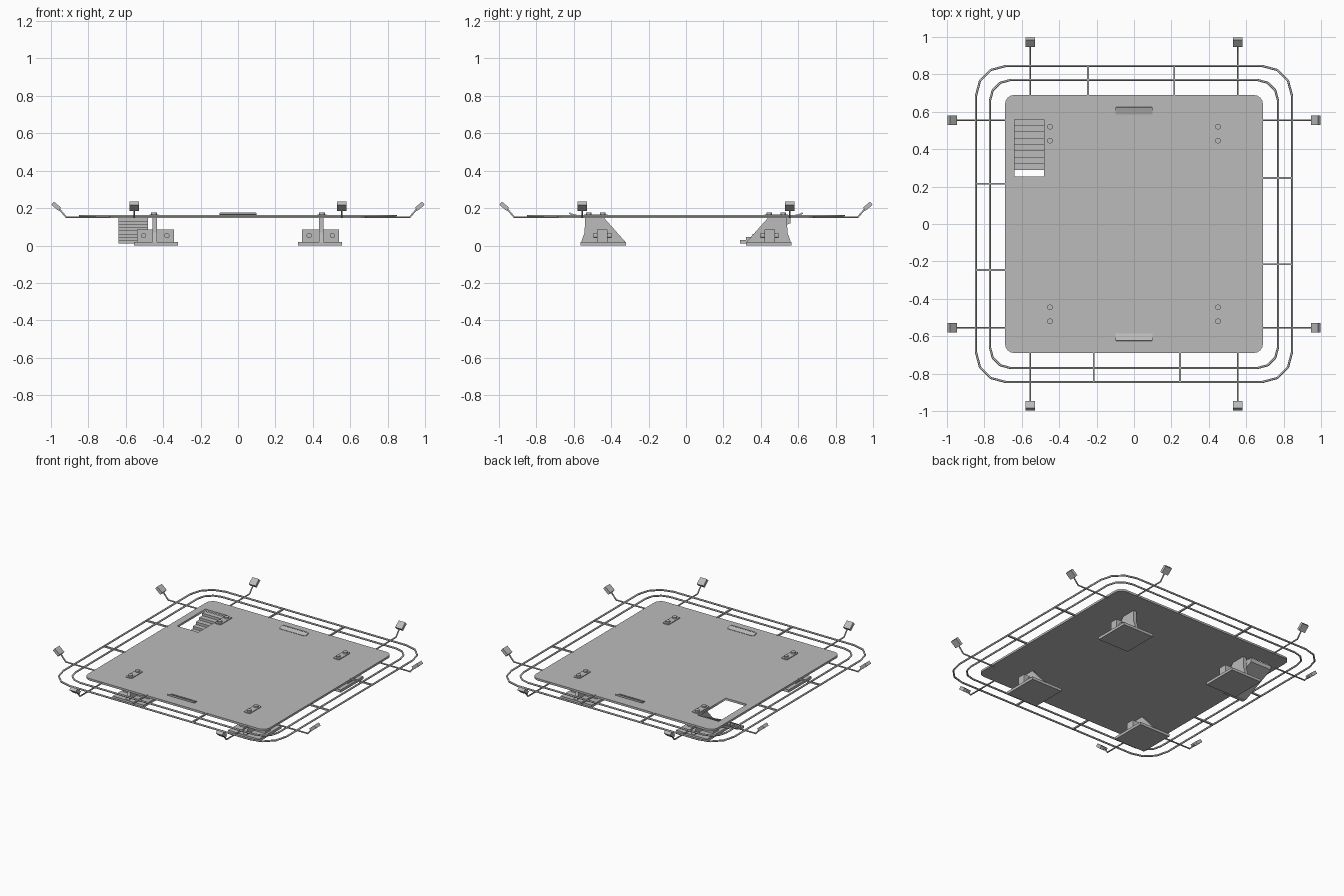
import bpy, bmesh, math
from mathutils import Matrix, Vector

if "Cube" in bpy.data.objects:
    bpy.data.objects.remove(bpy.data.objects["Cube"], do_unlink=True)

GREY = (0.5, 0.5, 0.5, 1)
metal = bpy.data.materials.new("grey_metal")
metal.use_nodes = True
metal.diffuse_color = GREY
metal.node_tree.nodes["Principled BSDF"].inputs["Base Color"].default_value = GREY


def finish(name, bm, matrix=Matrix()):
    bmesh.ops.recalc_face_normals(bm, faces=bm.faces)
    mesh = bpy.data.meshes.new(name)
    bm.to_mesh(mesh)
    bm.free()
    mesh.materials.append(metal)
    ob = bpy.data.objects.new(name, mesh)
    ob.matrix_world = matrix
    bpy.context.collection.objects.link(ob)
    return ob


def box(name, lo, hi, matrix=Matrix(), bevel=0):
    lo, hi = Vector(lo), Vector(hi)
    bm = bmesh.new()
    bmesh.ops.create_cube(bm, size=1, matrix=Matrix.Translation((lo + hi) / 2)
                          @ Matrix.Diagonal((*(hi - lo), 1)))
    if bevel:  # round the upright corners only
        edges = [e for e in bm.edges if abs(e.verts[0].co.z - e.verts[1].co.z) > 1e-5]
        bmesh.ops.bevel(bm, geom=edges, offset=bevel, segments=3, profile=0.5, affect='EDGES')
    return finish(name, bm, matrix)


def prism(name, outline, x0, x1, matrix=Matrix()):
    """Extrude a (y, z) outline along x."""
    bm = bmesh.new()
    face = bm.faces.new([bm.verts.new((x0, y, z)) for y, z in outline])
    new = bmesh.ops.extrude_face_region(bm, geom=[face])["geom"]
    bmesh.ops.translate(bm, vec=(x1 - x0, 0, 0),
                        verts=[v for v in new if isinstance(v, bmesh.types.BMVert)])
    return finish(name, bm, matrix)


def cylinder(name, radius, depth, matrix):
    bm = bmesh.new()
    bmesh.ops.create_cone(bm, cap_ends=True, segments=12, radius1=radius, radius2=radius,
                          depth=depth, matrix=matrix)
    return finish(name, bm)


def curve(name, loops, closed, **settings):
    """Poly curve turned into a mesh."""
    data = bpy.data.curves.new(name, 'CURVE')
    for key, value in settings.items():
        setattr(data, key, value)
    for pts in loops:
        sp = data.splines.new('POLY')
        sp.points.add(len(pts) - 1)
        for p, co in zip(sp.points, pts):
            p.co = (*co, 1)
        sp.use_cyclic_u = closed
    data.materials.append(metal)
    ob = bpy.data.objects.new(name, data)
    bpy.context.collection.objects.link(ob)
    bpy.ops.object.select_all(action='DESELECT')
    ob.select_set(True)
    bpy.context.view_layer.objects.active = ob
    bpy.ops.object.convert(target='MESH')
    return bpy.context.view_layer.objects.active


def rounded_square(half, radius, steps, z=0):
    pts = []
    for q, (sx, sy) in enumerate([(1, 1), (-1, 1), (-1, -1), (1, -1)]):
        for i in range(steps + 1):
            a = math.pi / 2 * (q + i / steps)
            pts.append((sx * (half - radius) + radius * math.cos(a),
                        sy * (half - radius) + radius * math.sin(a), z))
    return pts


# Deck with the stair opening
opening = [(-0.64, 0.255, 0), (-0.48, 0.255, 0), (-0.48, 0.56, 0), (-0.64, 0.56, 0)]
deck = curve("deck", [rounded_square(0.69, 0.05, 4), opening], True,
             dimensions='2D', fill_mode='BOTH', extrude=0.007)
deck.location.z = 0.155

# Two guard rails around the deck
for name, half, radius in [("outer_rail", 0.845, 0.16), ("inner_rail", 0.77, 0.11)]:
    curve(name, [rounded_square(half, radius, 3, 0.159)], True,
          dimensions='3D', bevel_depth=0.006, bevel_resolution=1)

# Rail struts and lamps repeat on every side
for k in range(4):
    turn = Matrix.Rotation(k * math.pi / 2, 4, 'Z')
    for x in (-0.245, 0.215):
        box("rail_strut", (x - 0.005, 0.68, 0.154), (x + 0.005, 0.845, 0.164), turn)
    for x in (-0.555, 0.555):
        path = [turn @ Vector((x, y, z)) for y, z in [(0.67, 0.151), (0.918, 0.151), (0.96, 0.2)]]
        curve("lamp_arm", [path], False, dimensions='3D', bevel_depth=0.005,
              bevel_resolution=1, use_fill_caps=True)
        tilt = turn @ Matrix.Translation((x, 0.972, 0.21)) @ Matrix.Rotation(math.radians(40), 4, 'X')
        box("lamp_head", (-0.025, -0.025, -0.011), (0.025, 0.025, 0.011), tilt)

# Four feet: base, web, cross plate, deck tab and bolts
web = [(0.56, 0.02), (0.542, 0.07), (0.54, 0.15), (0.44, 0.15), (0.325, 0.02)]
for sx in (-1, 1):
    for sy in (-1, 1):
        flip = Matrix.Diagonal((sx, sy, 1, 1))

        def mirrored(lo, hi):
            pairs = [sorted((a * s, b * s)) for a, b, s in zip(lo, hi, (sx, sy, 1))]
            return zip(*pairs)

        box("foot_base", *mirrored((0.32, 0.32, 0), (0.555, 0.565, 0.018)))
        box("foot_cross_plate", *mirrored((0.343, 0.42, 0.018), (0.54, 0.475, 0.085)))
        prism("foot_web", [(y * sy, z) for y, z in web], 0.433 * sx, 0.457 * sx)
        box("deck_tab", *mirrored((0.426, 0.42, 0.16), (0.472, 0.545, 0.167)), bevel=0.006)
        for y in (0.445, 0.52):
            cylinder("tab_bolt", 0.015, 0.014, Matrix.Translation((0.449 * sx, y * sy, 0.17)))
        for x in (0.38, 0.505):
            cylinder("plate_bolt", 0.014, 0.095, Matrix.Translation((x * sx, 0.447 * sy, 0.053))
                     @ Matrix.Rotation(math.pi / 2, 4, 'X'))

# Tilted flaps at the front and back edges
for k in (0, 2):
    place = (Matrix.Rotation(k * math.pi / 2, 4, 'Z') @ Matrix.Translation((0, 0.605, 0.166))
             @ Matrix.Rotation(math.radians(18), 4, 'X'))
    box("edge_flap", (-0.1, -0.02, -0.004), (0.1, 0.02, 0.003), place, bevel=0.006)
    for y in (-0.017, 0.017):
        box("flap_rim", (-0.095, y - 0.003, 0.002), (0.095, y + 0.003, 0.005), place)

# Stairs rising to the back
steps, run, rise = 8, 0.034, 0.0168
outline = []
for i in range(steps):
    y, z = 0.288 + i * run, 0.012 + i * rise
    outline += [(y, z), (y, z + rise)]
outline += [(0.56, 0.012 + steps * rise), (0.56, 0.12), (0.32, 0.012)]
prism("stairs", outline, -0.64, -0.48)
